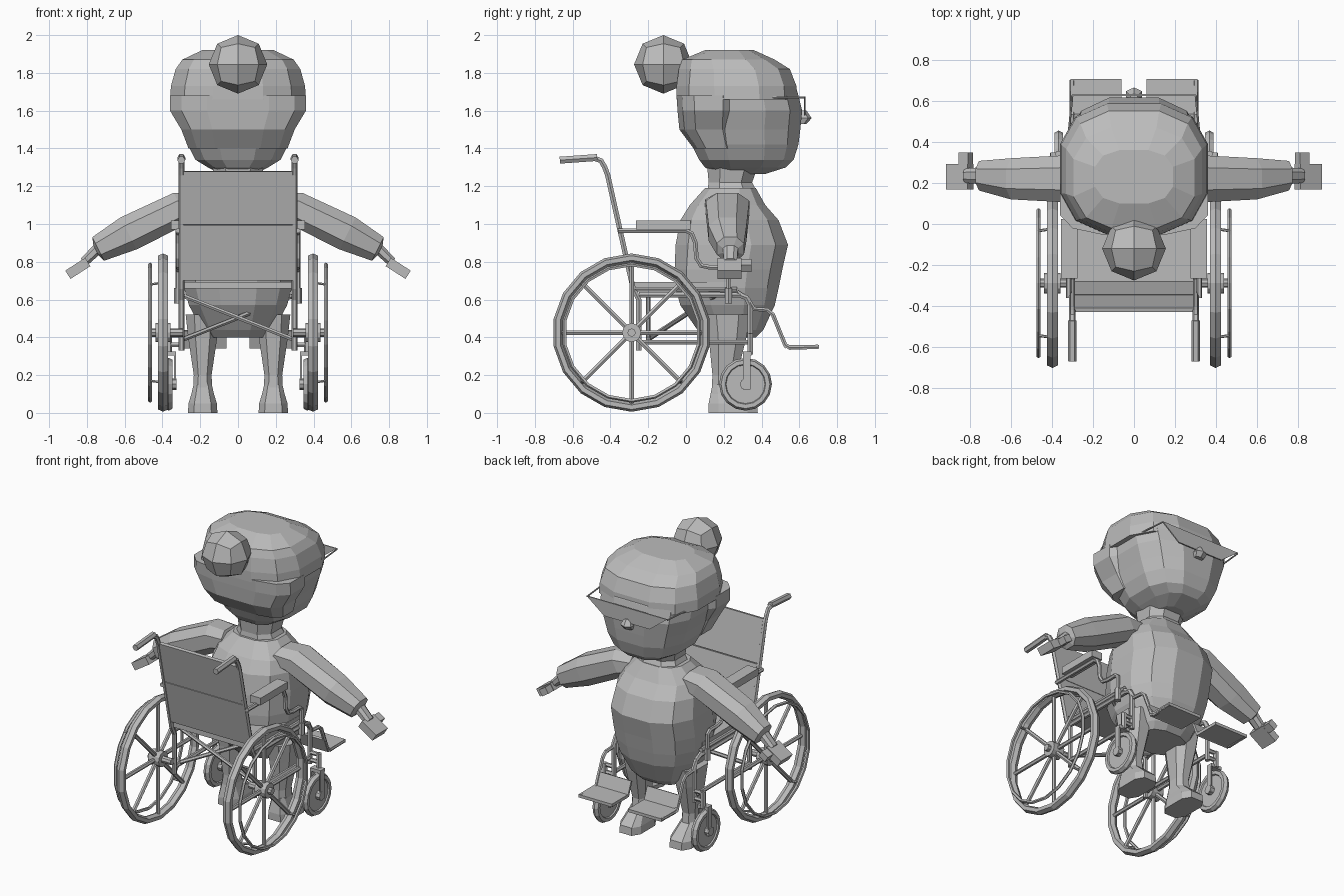
import bpy, bmesh, math
from mathutils import Vector

if "Cube" in bpy.data.objects:
    bpy.data.objects.remove(bpy.data.objects["Cube"])

grey = bpy.data.materials.new("plain grey")
grey.diffuse_color = (0.5, 0.5, 0.5, 1)
grey.use_nodes = True
grey.node_tree.nodes["Principled BSDF"].inputs["Base Color"].default_value = grey.diffuse_color


def finish(ob, name):
    ob.name = name
    ob.data.materials.clear()
    ob.data.materials.append(grey)
    return ob


def mesh_from(name, bm):
    bmesh.ops.recalc_face_normals(bm, faces=bm.faces)
    me = bpy.data.meshes.new(name)
    bm.to_mesh(me)
    bm.free()
    ob = bpy.data.objects.new(name, me)
    bpy.context.collection.objects.link(ob)
    return finish(ob, name)


def ring(c, u, v, n, e):
    # rounded polygon around c spanned by half-axes u and v
    pts, m = [], math.cos(math.pi / n) ** e
    for i in range(n):
        a = 2 * math.pi * (i + 0.5) / n
        p, q = math.cos(a), math.sin(a)
        p, q = (math.copysign(abs(k) ** e, k) / m for k in (p, q))
        pts.append(Vector(c) + Vector(u) * p + Vector(v) * q)
    return pts


def loft(name, rings):
    bm = bmesh.new()
    vs = [[bm.verts.new(p) for p in r] for r in rings]
    n = len(vs[0])
    for a, b in zip(vs, vs[1:]):
        for i in range(n):
            bm.faces.new((a[i], a[(i + 1) % n], b[(i + 1) % n], b[i]))
    bm.faces.new(vs[0])
    bm.faces.new(vs[-1])
    return mesh_from(name, bm)


def stack(name, rows, x=0, n=12, e=0.8):
    # rows of (z, half width, back y, front y)
    return loft(name, [ring((x, (b + f) / 2, z), (w, 0, 0), (0, (f - b) / 2, 0), n, e)
                       for z, w, b, f in rows])


def box(name, c, size, rot=(0, 0, 0)):
    bpy.ops.mesh.primitive_cube_add(size=1, location=c, rotation=rot)
    ob = bpy.context.object
    ob.scale = size
    return finish(ob, name)


def disc(name, c, r, width, n=12):
    bpy.ops.mesh.primitive_cylinder_add(vertices=n, radius=r, depth=width, location=c,
                                        rotation=(0, math.pi / 2, 0))
    return finish(bpy.context.object, name)


def hoop(name, c, major, minor, n=18, widen=1.0, sides=6):
    bpy.ops.mesh.primitive_torus_add(major_segments=n, minor_segments=sides, major_radius=major,
                                     minor_radius=minor, location=c, rotation=(0, math.pi / 2, 0))
    bpy.context.object.scale = (1, 1, widen)
    return finish(bpy.context.object, name)


def tube(name, pts, r=0.014):
    cu = bpy.data.curves.new(name, 'CURVE')
    cu.dimensions = '3D'
    cu.bevel_depth, cu.bevel_resolution, cu.use_fill_caps = r, 1, True
    sp = cu.splines.new('POLY')
    sp.points.add(len(pts) - 1)
    for p, co in zip(sp.points, pts):
        p.co = (*co, 1)
    tmp = bpy.data.objects.new("tmp", cu)
    bpy.context.collection.objects.link(tmp)
    dg = bpy.context.evaluated_depsgraph_get()
    me = bpy.data.meshes.new_from_object(tmp.evaluated_get(dg))
    bpy.data.objects.remove(tmp)
    me.shade_flat()
    ob = bpy.data.objects.new(name, me)
    bpy.context.collection.objects.link(ob)
    return finish(ob, name)


def side_tube(name, x, yz, r=0.014):
    return tube(name, [(x, y, z) for y, z in yz], r)


# torso and neck
stack("torso", [(.40, .16, .10, .37), (.44, .19, .06, .41), (.57, .26, -.03, .47),
                (.66, .285, -.055, .49), (.76, .295, -.06, .51), (.89, .295, -.055, .54),
                (1.02, .28, -.03, .49), (1.10, .25, .02, .42), (1.19, .16, .10, .37)])
stack("neck", [(1.16, .15, .11, .38), (1.22, .12, .12, .35), (1.33, .14, .11, .39)], n=8)

# head, hair and bun
stack("head", [(1.265, .09, .16, .42), (1.30, .16, .10, .53), (1.34, .225, .07, .57),
               (1.42, .265, .03, .595), (1.50, .29, 0, .605), (1.60, .325, 0, .615),
               (1.70, .33, 0, .59), (1.80, .28, .04, .5)], e=.75)
stack("hair_top", [(1.66, .36, -.05, .59), (1.73, .355, -.05, .585), (1.82, .33, -.038, .55),
                   (1.87, .295, -.02, .47), (1.92, .19, .10, .36)], e=.75)
stack("hair_back", [(1.40, .262, .04, .28), (1.50, .30, -.035, .28), (1.60, .36, -.045, .285),
                    (1.68, .36, -.05, .29)], e=.6)
bm = bmesh.new()
bmesh.ops.create_cube(bm, size=2)
bmesh.ops.subdivide_edges(bm, edges=bm.edges[:], cuts=1, use_grid_fill=True)
for v in bm.verts:
    v.co = v.co.normalized() * .155 + Vector((0, -.12, 1.845))
mesh_from("hair_bun", bm)
stack("nose", [(1.53, .03, .58, .635), (1.56, .04, .58, .66), (1.60, .018, .58, .635)], n=6)

# glasses
loft("glasses_front", [[Vector((x, y, z)) for x, z in ((-.3, 1.675), (.3, 1.675), (.17, 1.575), (-.17, 1.575))]
                       for y in (.624, .632)])

for s in (-1, 1):
    tube("glasses_arm", [(s * .30, .628, 1.67), (s * .32, .42, 1.67)], .005)

    # arm, hand, thumb
    loft("arm", [ring((s * x, y, z), (0, w, 0), (s * h * .45, 0, h * .89), 8, .85) for x, y, z, w, h in
                 ((.18, .21, 1.10, .11, .07), (.30, .22, 1.085, .115, .09), (.58, .22, .95, .10, .095),
                  (.74, .235, .868, .072, .07), (.752, .235, .86, .04, .03), (.82, .235, .795, .035, .026))])
    box("hand", (s * .848, .23, .765), (.125, .125, .052), (0, s * .57, 0))
    box("thumb", (s * .82, .315, .78), (.055, .065, .045), (0, s * .57, 0))

    # leg and foot
    stack("leg", [(.52, .09, .10, .34), (.40, .077, .12, .32), (.20, .047, .14, .27),
                  (.10, .052, .135, .28)], s * .187, 8)
    stack("foot", [(0, .078, .12, .38), (.05, .075, .12, .375), (.10, .06, .13, .32),
                   (.15, .048, .14, .26)], s * .187, 8, .6)

    # drive wheel with hand rim
    c = (s * .397, -.288, .425)
    hoop("drive_tyre", c, .395, .024, 18, 1.25)
    hoop("hand_rim", (s * .465, *c[1:]), .36, .011, 18, 1.0, 5)
    disc("wheel_hub", (s * .397, *c[1:]), .05, .08)
    disc("wheel_axle", (s * .375, *c[1:]), .022, .17, 8)
    for k in range(8):
        a = k * math.pi / 4
        d = Vector((0, math.cos(a), math.sin(a)))
        tube("wheel_spoke", [Vector(c) + d * .03, Vector(c) + d * .38], .014)
        if k % 2:
            tube("rim_link", [Vector(c) + d * .375, Vector((s * .465, *c[1:])) + d * .36], .007)

    # caster wheel and fork
    c = (s * .367, .315, .152)
    hoop("caster_tyre", c, .118, .022, 16, 1.1)
    disc("caster_disc", c, .105, .025, 16)
    disc("caster_hub", c, .03, .085, 8)
    for o in (-.034, .034):
        box("caster_fork", (c[0] + o, .322, .22), (.01, .04, .19))
    box("fork_crown", (c[0], .325, .315), (.078, .045, .022))
    side_tube("caster_stem", c[0], [(.34, .31), (.34, .42)], .018)
    for z in (.36, .41):
        tube("stem_link", [(s * .305, .34, z), (s * .367, .34, z)])

    # back post, push handle and grip
    x = s * .30
    side_tube("back_post", x, [(-.60, 1.343), (-.49, 1.35), (-.45, 1.335), (-.43, 1.30), (-.415, 1.26),
                               (-.28, .66), (-.25, .60), (-.25, .33)], .016)
    side_tube("handle_grip", x, [(-.668, 1.338), (-.47, 1.352)], .021)

    # frame rails
    side_tube("seat_rail", x, [(-.28, .655), (.27, .655)])
    side_tube("front_frame", x, [(-.25, .625), (.28, .625), (.32, .61), (.34, .57), (.34, .335)], .016)
    side_tube("lower_rail", x, [(-.25, .375), (.34, .375)])
    box("armrest_pad", (s * .315, -.12, .995), (.08, .29, .048))
    side_tube("armrest_frame", s * .318, [(-.36, .965), (.0, .965), (.03, .95), (.05, .90), (.055, .82),
                                          (.08, .78), (.13, .77), (.20, .77), (.225, .75), (.225, .60)])
    side_tube("armrest_socket", s * .318, [(.225, .58), (.225, .66)], .022)

    # footrest hanger and bent plate
    side_tube("footrest_hanger", x, [(.27, .64), (.33, .60), (.36, .55), (.43, .545), (.46, .52),
                                     (.525, .36), (.55, .345), (.70, .35)], .013)
    box("footplate", (s * .185, .62, .35), (.25, .17, .02))
    box("footplate_heel", (s * .185, .512, .39), (.25, .015, .10), (.38, 0, 0))

    # cross brace
    tube("cross_brace", [(s * .29, -.2, .39), (-s * .29, -.2 if s > 0 else .15, .62)], .013)

# seat sling and backrest panels
box("seat", (0, -.02, .675), (.58, .52, .035))
tilt = math.atan2(.125, .57)
for name, y, z, h in (("backrest_upper", -.388, 1.14, .285), ("backrest_lower", -.323, .85, .30)):
    box(name, (0, y, z), (.58, .022, h), (tilt, 0, 0))
